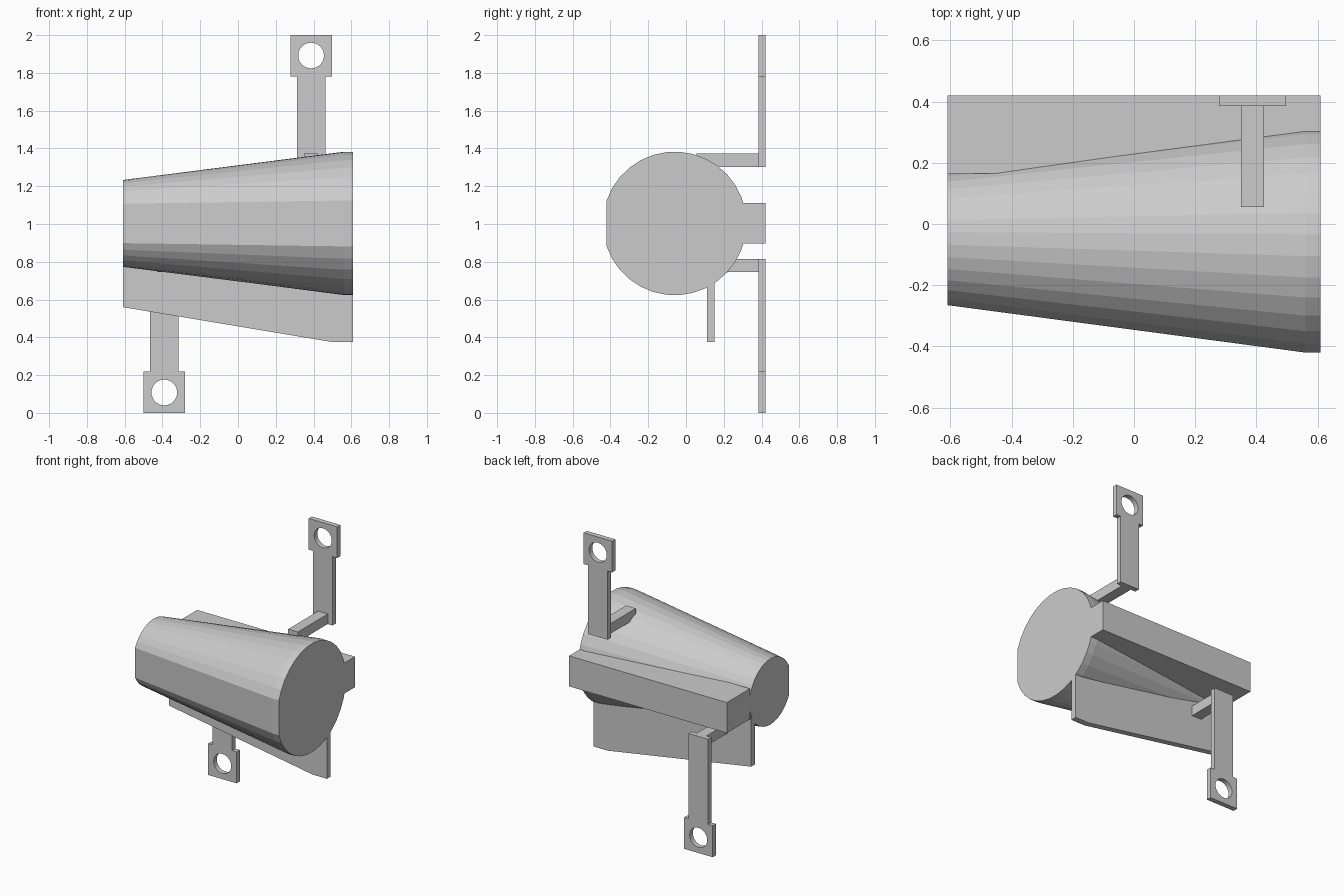
import bpy, bmesh
from math import pi, cos, sin, acos
from mathutils import Vector

if "Cube" in bpy.data.objects:
    bpy.data.objects.remove(bpy.data.objects["Cube"])


def finish(bm, name):
    bmesh.ops.recalc_face_normals(bm, faces=bm.faces)
    mesh = bpy.data.meshes.new(name)
    bm.to_mesh(mesh)
    bm.free()
    obj = bpy.data.objects.new(name, mesh)
    bpy.context.collection.objects.link(obj)
    return obj


def plate(name, loops, y0, y1):
    """Fill x/z outlines (later loops are holes) and thicken along y."""
    bm = bmesh.new()
    for loop in loops:
        vs = [bm.verts.new((x, y0, z)) for x, z in loop]
        for a, b in zip(vs, vs[1:] + vs[:1]):
            bm.edges.new((a, b))
    bmesh.ops.triangle_fill(bm, edges=bm.edges[:], use_beauty=True)
    out = bmesh.ops.extrude_face_region(bm, geom=bm.faces[:], use_keep_orig=True)
    verts = [g for g in out["geom"] if isinstance(g, bmesh.types.BMVert)]
    bmesh.ops.translate(bm, verts=verts, vec=Vector((0, y1 - y0, 0)))
    return finish(bm, name)


def rect(x0, x1, z0, z1):
    return [(x0, z0), (x1, z0), (x1, z1), (x0, z1)]


# Tapered body: circular sections along x with a flat cut on the front
bm = bmesh.new()
steps = 30
rings = []
for x, radius, flat in ((-0.61, 0.23, 0.205), (0.56, 0.38, 0.36), (0.61, 0.38, 0.36)):
    half = acos(flat / radius)
    angles = [half + (2 * pi - 2 * half) * i / steps for i in range(steps + 1)]
    rings.append([bm.verts.new((x, -0.06 - radius * cos(a), 1.003 + radius * sin(a)))
                  for a in angles])
for r0, r1 in zip(rings, rings[1:]):
    for i in range(steps + 1):
        j = (i + 1) % (steps + 1)
        bm.faces.new((r0[i], r0[j], r1[j], r1[i]))
bm.faces.new(rings[0])
bm.faces.new(rings[-1])
finish(bm, "tapered_body")

# Long bar on the back and slanted fin underneath
plate("back_bar", [rect(-0.61, 0.61, 0.897, 1.11)], 0.165, 0.42)
plate("lower_fin", [[(-0.61, 0.56), (0.5, 0.375), (0.61, 0.375),
                     (0.61, 0.72), (-0.61, 0.89)]], 0.11, 0.152)


# Mounting brackets: upright strap with a holed square end, plus an arm to the body
def bracket(prefix, cx, foot, neck, tip):
    up = 1 if tip > foot else -1
    outline = [(cx - 0.075, foot), (cx + 0.075, foot), (cx + 0.075, neck), (cx + 0.11, neck),
               (cx + 0.11, tip), (cx - 0.11, tip), (cx - 0.11, neck), (cx - 0.075, neck)]
    hz = tip - up * 0.108
    hole = [(cx + 0.068 * cos(2 * pi * i / 32), hz + 0.068 * sin(2 * pi * i / 32))
            for i in range(32)]
    plate(prefix + "_strap", [outline, hole], 0.385, 0.42)
    plate(prefix + "_arm", [rect(cx - 0.0375, cx + 0.0375, foot, foot + up * 0.07)],
          0.055, 0.388)


bracket("upper_bracket", 0.387, 1.302, 1.782, 2.0)
bracket("lower_bracket", -0.39, 0.815, 0.22, 0.0)
